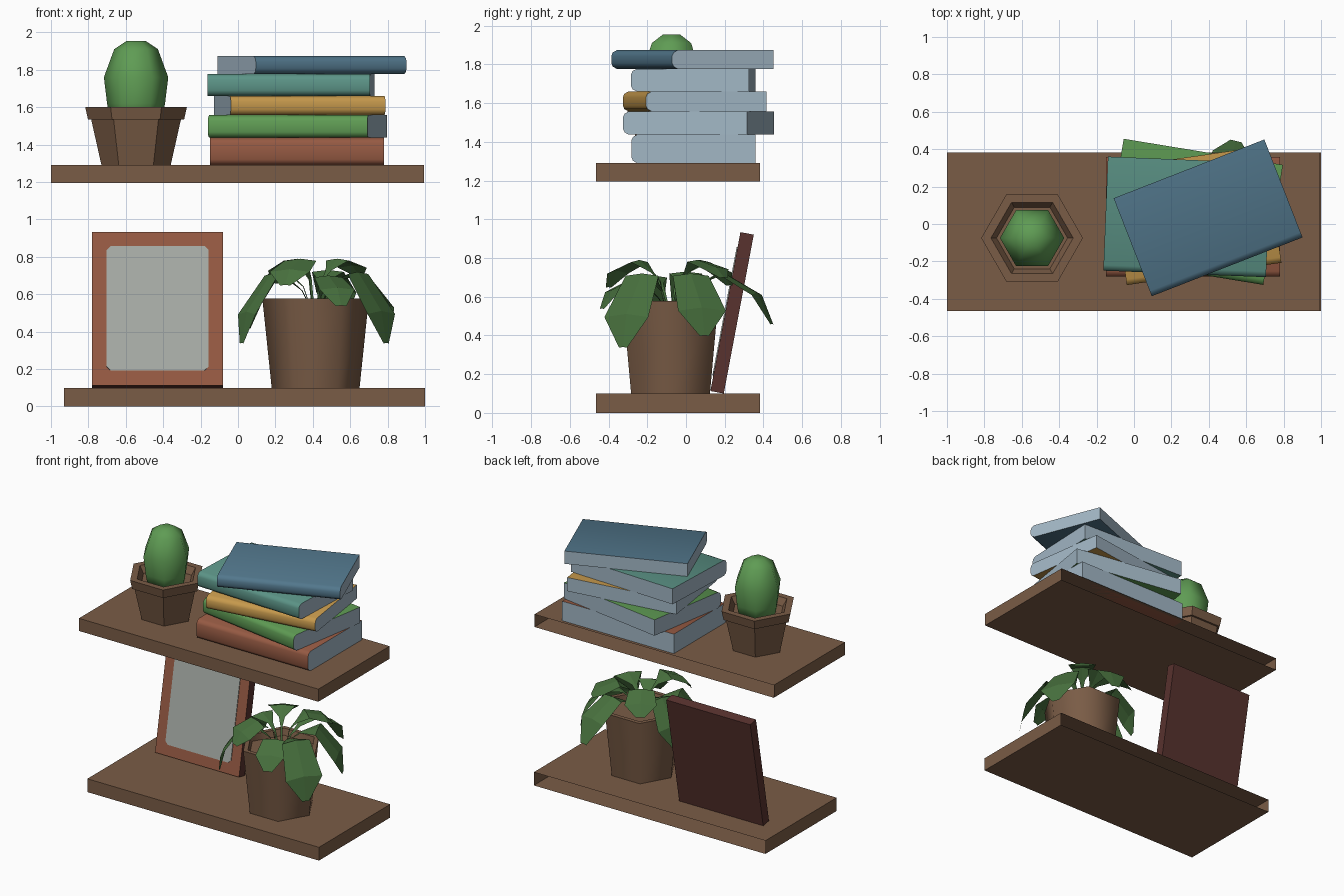
import bpy, bmesh, math
from mathutils import Matrix, Vector

if "Cube" in bpy.data.objects:
    bpy.data.objects.remove(bpy.data.objects["Cube"])


def mat(name, r, g, b):
    lin = [((c / 255 + 0.055) / 1.055) ** 2.4 for c in (r, g, b)]
    m = bpy.data.materials.new(name)
    m.diffuse_color = (*lin, 1)
    m.use_nodes = True
    m.node_tree.nodes["Principled BSDF"].inputs["Base Color"].default_value = m.diffuse_color
    return m


WOOD = mat("brown_wood", 122, 92, 70)
PAGES = mat("pale_blue_pages", 162, 183, 197)
RUST = mat("rust_red", 150, 90, 67)
GREEN = mat("bright_green", 95, 156, 84)
YELLOW = mat("mustard_yellow", 198, 153, 76)
TEAL = mat("teal", 92, 148, 135)
BLUE = mat("slate_blue", 82, 119, 140)
DARK = mat("dark_maroon", 88, 50, 46)
GLASS = mat("grey_picture", 168, 173, 167)
LEAF = mat("leaf_green", 72, 113, 62)


def finish(bm, name, mats, smooth=None):
    me = bpy.data.meshes.new(name)
    bm.to_mesh(me)
    bm.free()
    for m in mats:
        me.materials.append(m)
    ob = bpy.data.objects.new(name, me)
    bpy.context.collection.objects.link(ob)
    if smooth:
        for p in me.polygons:
            p.use_smooth = True
        me.set_sharp_from_angle(angle=math.radians(smooth))
    return ob


def box(lo, hi):
    bm = bmesh.new()
    lo, hi = Vector(lo), Vector(hi)
    bmesh.ops.create_cube(bm, size=1, matrix=Matrix.Translation((lo + hi) / 2)
                          @ Matrix.Diagonal((*(hi - lo), 1)))
    bm.normal_update()
    return bm


def shelf(name, x0, x1, z0, z1):
    # the wall side of each shelf is open
    bm = box((x0, -0.465, z0), (x1, 0.383, z1))
    bmesh.ops.delete(bm, geom=[f for f in bm.faces if f.normal.y > 0.5], context='FACES')
    finish(bm, name, [WOOD])


def lathe(name, profile, x, y, m, smooth=None, n=6):
    bm = bmesh.new()
    rings = [[bm.verts.new((x + r * math.cos(math.tau * i / n),
                            y + r * math.sin(math.tau * i / n), z)) for i in range(n)]
             for r, z in profile]
    for a, b in zip(rings, rings[1:]):
        for i in range(n):
            j = (i + 1) % n
            bm.faces.new((a[i], a[j], b[j], b[i]))
    bm.faces.new(rings[0][::-1])
    bm.faces.new(rings[-1])
    return finish(bm, name, [m], smooth)


def book(name, cover, cx, cy, z0, z1, length, depth, angle):
    # profile with a rounded spine at the front, extruded sideways
    h, d, c = z1 - z0, depth / 2, 0.03
    prof = [(d, 0), (d, h), (c - d, h), (0.008 - d, h - 0.012), (-d, h - c), (-d, c),
            (0.008 - d, 0.012), (c - d, 0)]
    bm = bmesh.new()
    ends = [[bm.verts.new((s * length / 2, y, z)) for y, z in prof] for s in (-1, 1)]
    n = len(prof)
    for i in range(n):
        j = (i + 1) % n
        bm.faces.new((ends[0][i], ends[0][j], ends[1][j], ends[1][i]))
    bm.faces.new(ends[0])
    bm.faces.new(ends[1])
    bmesh.ops.recalc_face_normals(bm, faces=bm.faces[:])
    for f in bm.faces:      # pages on the two ends and the back
        f.material_index = int(abs(f.normal.x) > 0.5 or f.normal.y > 0.5)
    ob = finish(bm, name, [cover, PAGES], 50)
    ob.location = (cx, cy, z0)
    ob.rotation_euler.z = math.radians(angle)


# Shelves
shelf("upper_shelf", -1, 0.995, 1.195, 1.29)
shelf("lower_shelf", -0.93, 1, 0, 0.1)

# Stack of books
book("book_red", RUST, 0.316, 0.038, 1.29, 1.437, 0.93, 0.64, 0)
book("book_green", GREEN, 0.318, 0.065, 1.437, 1.557, 0.863, 0.65, -9.3)
book("book_yellow", YELLOW, 0.33, 0.045, 1.557, 1.66, 0.835, 0.63, 8.2)
book("book_teal", TEAL, 0.283, 0.038, 1.66, 1.777, 0.87, 0.61, -2.3)
book("book_blue", BLUE, 0.396, 0.033, 1.777, 1.873, 0.865, 0.562, 21.3)

# Cactus in a rimmed hexagonal pot
lathe("cactus_pot", [(0.185, 1.29), (0.24, 1.535), (0.257, 1.535), (0.272, 1.602),
                     (0.22, 1.602), (0.19, 1.55)], -0.545, -0.075, WOOD)
lathe("cactus", [(0.14, 1.54), (0.155, 1.62), (0.172, 1.76), (0.117, 1.91), (0.05, 1.955)],
      -0.545, -0.075, GREEN, 89)

# Leaning picture frame
frame = finish(box((-0.35, -0.07, 0), (0.35, 0, 0.835)), "picture_frame", [DARK, RUST])
for p in frame.data.polygons:
    p.material_index = int(p.normal.y < -0.5)
bm = bmesh.new()
gx, z0, z1, c = 0.273, 0.08, 0.757, 0.022
pts = [(gx, z0 + c), (gx, z1 - c), (gx - c, z1), (c - gx, z1),
       (-gx, z1 - c), (-gx, z0 + c), (c - gx, z0), (gx - c, z0)]
f = bm.faces.new([bm.verts.new((x, -0.069, z)) for x, z in pts])
ext = bmesh.ops.extrude_face_region(bm, geom=[f])
bmesh.ops.translate(bm, vec=(0, -0.006, 0),
                    verts=[v for v in ext["geom"] if isinstance(v, bmesh.types.BMVert)])
bmesh.ops.recalc_face_normals(bm, faces=bm.faces[:])
picture = finish(bm, "picture", [GLASS])
for ob in (frame, picture):
    ob.location = (-0.43, 0.195, 0.1)
    ob.rotation_euler.x = math.radians(-10.7)

# Large plant pot
PX, PY = 0.415, -0.08
lathe("plant_pot", [(0.235, 0.1), (0.285, 0.578), (0.25, 0.578), (0.24, 0.53)],
      PX, PY, WOOD, 65)


def leaf(name, az, rows):
    # rows of (radius, height, half width); a thin stem leads to the first row
    bm = bmesh.new()
    rot = Matrix.Translation((PX, PY, 0)) @ Matrix.Rotation(math.radians(az), 4, 'Z')
    rows = [(0.03, 0.53, 0.007), (rows[0][0] * 0.55, rows[0][1] - 0.05, 0.007)] + rows
    prev = None
    for r, z, w in rows:
        cur = [bm.verts.new(rot @ Vector((r, s * w, z - 0.12 * abs(s) * w))) for s in (-1, 0, 1)]
        if prev:
            for i in (0, 1):
                bm.faces.new((prev[i], cur[i], cur[i + 1], prev[i + 1]))
        prev = cur
    finish(bm, name, [LEAF])


def droop(reach, top, tip, w):
    return [(reach * 0.33, top - 0.04, 0.02), (reach * 0.6, top, w * 0.75),
            (reach * 0.93, top * 0.45 + tip * 0.55, w), (reach, tip, 0.025)]


def arch(reach, top, tip, w):
    return [(reach * 0.3, top - 0.06, 0.02), (reach * 0.5, top, w * 0.8),
            (reach * 0.85, top * 0.6 + tip * 0.4, w), (reach, tip, 0.03)]


# Leaves around the pot
leaf("leaf_front_right", -33, droop(0.45, 0.72, 0.34, 0.135))
leaf("leaf_right", 24, droop(0.43, 0.72, 0.40, 0.135))
leaf("leaf_back", 76, arch(0.54, 0.73, 0.46, 0.11))
leaf("leaf_back_left", 122, arch(0.36, 0.79, 0.66, 0.11))
leaf("leaf_left_rear", 160, droop(0.38, 0.73, 0.42, 0.12))
leaf("leaf_left", 203, droop(0.43, 0.71, 0.34, 0.12))
leaf("leaf_front_left", 243, arch(0.36, 0.79, 0.65, 0.12))
leaf("leaf_front", 291, arch(0.38, 0.70, 0.54, 0.10))
leaf("leaf_top_rear", 50, arch(0.36, 0.79, 0.70, 0.10))
